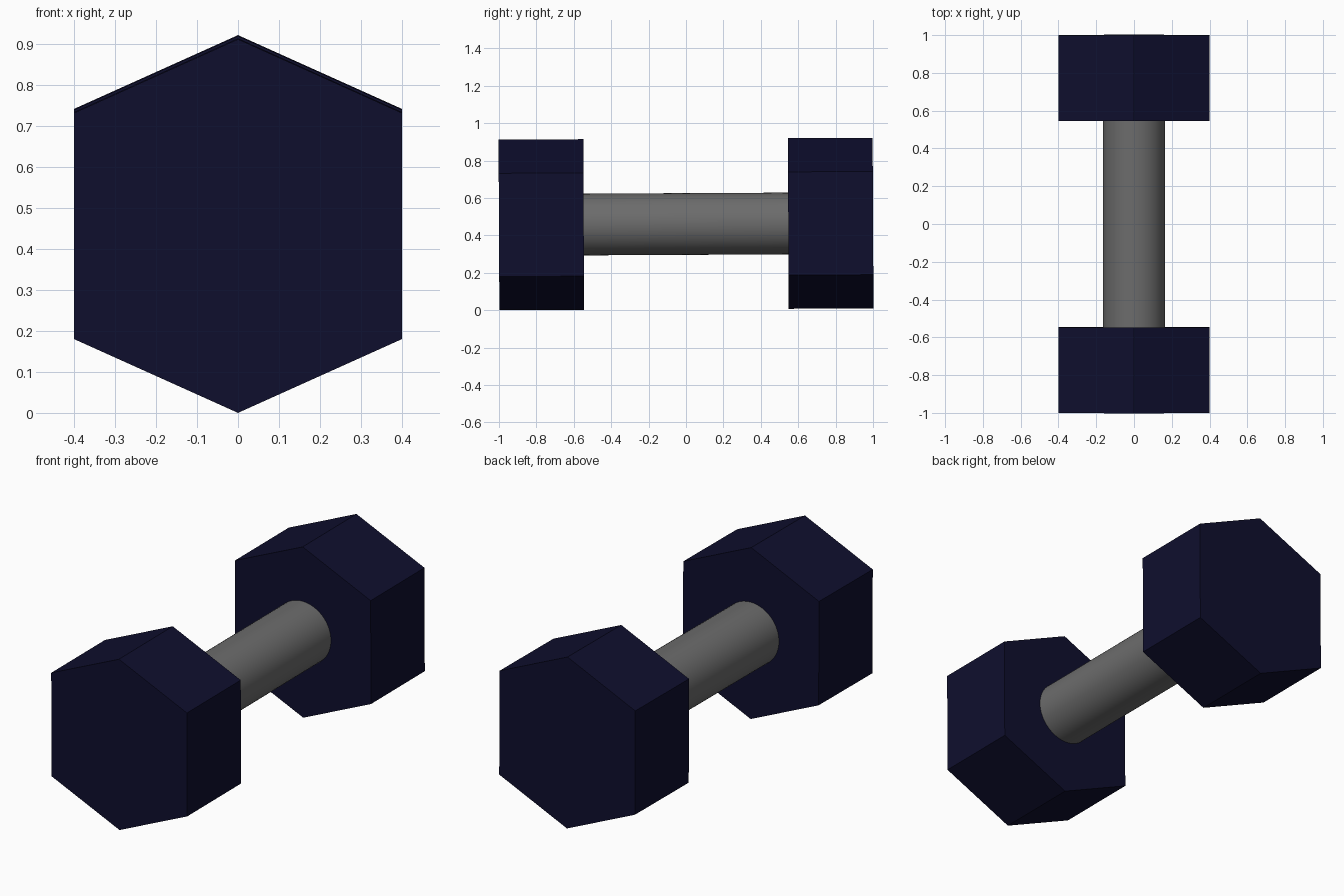
import bpy
import bmesh
import math
from mathutils import Matrix

cube = bpy.data.objects.get("Cube")
if cube:
    bpy.data.objects.remove(cube, do_unlink=True)

# Whole dumbbell leans very slightly, with the back end higher
PLACE = Matrix.Translation((0, 0, 0.461)) @ Matrix.Rotation(0.005, 4, "X")


def material(name, colour):
    mat = bpy.data.materials.new(name)
    mat.use_nodes = True
    mat.diffuse_color = colour
    bsdf = mat.node_tree.nodes["Principled BSDF"]
    bsdf.inputs["Base Color"].default_value = colour
    bsdf.inputs["Roughness"].default_value = 0.6
    return mat


def prism(name, profile, y0, y1, mat):
    """Extrude an (x, z) outline along y."""
    bm = bmesh.new()
    face = bm.faces.new([bm.verts.new((x, y0, z)) for x, z in profile])
    ext = bmesh.ops.extrude_face_region(bm, geom=[face], use_keep_orig=True)
    moved = [g for g in ext["geom"] if isinstance(g, bmesh.types.BMVert)]
    bmesh.ops.translate(bm, verts=moved, vec=(0, y1 - y0, 0))
    bmesh.ops.recalc_face_normals(bm, faces=bm.faces[:])
    bm.transform(PLACE)
    mesh = bpy.data.meshes.new(name)
    bm.to_mesh(mesh)
    bm.free()
    mesh.materials.append(mat)
    obj = bpy.data.objects.new(name, mesh)
    bpy.context.collection.objects.link(obj)
    return obj


navy = material("dark navy", (0.0045, 0.0045, 0.027, 1))
steel = material("grey steel", (0.15, 0.15, 0.15, 1))

# Hexagonal weights
hexagon = [(0, 0.456), (0.4, 0.276), (0.4, -0.276),
           (0, -0.456), (-0.4, -0.276), (-0.4, 0.276)]
prism("front_weight", hexagon, -1.0, -0.547, navy)
prism("back_weight", hexagon, 0.547, 1.0, navy)

# Round handle bar
SIDES, RADIUS = 64, 0.165
circle = [(RADIUS * math.cos(math.tau * i / SIDES),
           RADIUS * math.sin(math.tau * i / SIDES)) for i in range(SIDES)]
bar = prism("handle_bar", circle, -0.56, 0.56, steel)
bpy.ops.object.select_all(action="DESELECT")
bar.select_set(True)
bpy.context.view_layer.objects.active = bar
bpy.ops.object.shade_smooth_by_angle(angle=math.radians(30))
